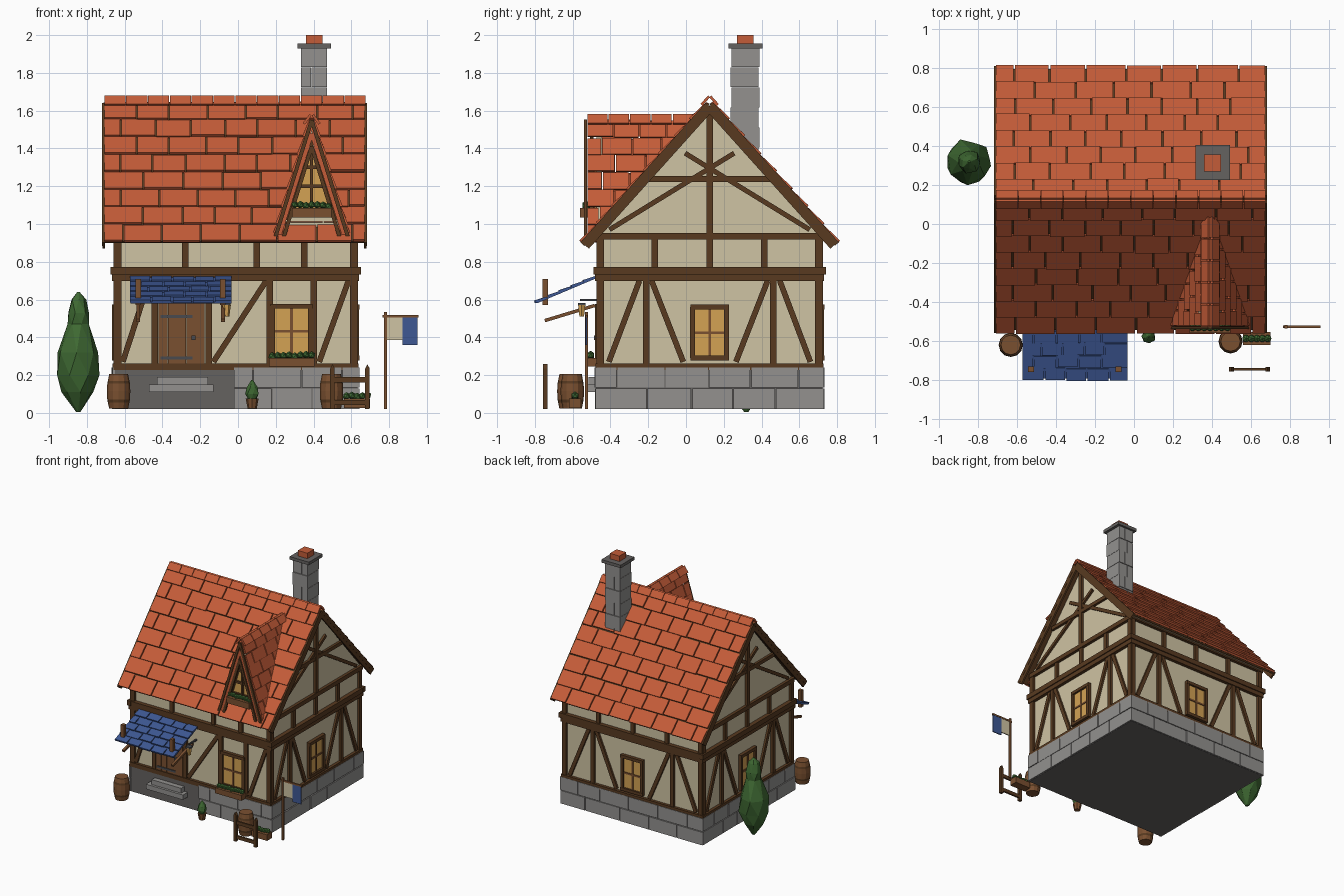
import bpy, bmesh, math, random
from mathutils import Vector as V, Matrix

if "Cube" in bpy.data.objects:
    bpy.data.objects.remove(bpy.data.objects["Cube"])

random.seed(4)

def lin(c):
    return c / 12.92 if c <= 0.04045 else ((c + 0.055) / 1.055) ** 2.4

MATS = {}
for name, rgb in {"clay tile": (196, 92, 56), "dark timber": (88, 58, 32), "warm wood": (122, 80, 48),
                  "plaster": (207, 195, 163), "blue tile": (62, 88, 148), "leaf": (62, 104, 50),
                  "stone": (147, 145, 143), "dark stone": (101, 98, 96), "lit glass": (212, 162, 84),
                  "iron": (72, 74, 78)}.items():
    MATS[name] = bpy.data.materials.new(name)
    MATS[name].diffuse_color = [lin(c / 255) for c in rgb] + [1]


class Part:
    """Collects boxes and beams of one colour into one object."""
    def __init__(self, name, mat):
        self.name, self.mat, self.bm = name, mat, bmesh.new()

    def beam(self, p0, p1, n, w, t):
        # bar from p0 to p1, w wide, standing t out along n
        p0, p1, n = V(p0), V(p1), V(n).normalized()
        d = (p1 - p0).normalized()
        s = n.cross(d)
        m = Matrix((d * (p1 - p0).length, s * w, n * t)).transposed().to_4x4()
        m.translation = (p0 + p1) / 2 + n * t / 2
        bmesh.ops.create_cube(self.bm, size=1, matrix=m)

    def box(self, x0, x1, y0, y1, z0, z1):
        ym = (y0 + y1) / 2
        self.beam((x0, ym, z0), (x1, ym, z0), (0, 0, 1), y1 - y0, z1 - z0)

    def prism(self, pts, off):
        a = [self.bm.verts.new(p) for p in pts]
        b = [self.bm.verts.new(V(p) + V(off)) for p in pts]
        self.bm.faces.new(a)
        self.bm.faces.new(b[::-1])
        for i in range(len(a)):
            j = (i + 1) % len(a)
            self.bm.faces.new((a[j], a[i], b[i], b[j]))

    def done(self):
        bmesh.ops.recalc_face_normals(self.bm, faces=self.bm.faces)
        me = bpy.data.meshes.new(self.name)
        self.bm.to_mesh(me)
        me.materials.append(MATS[self.mat])
        bpy.context.collection.objects.link(bpy.data.objects.new(self.name, me))


def lathe(name, prof, loc, mats, sides=10, jitter=0.0, twist=0.0):
    # prof: (radius, height, colour index of the band above)
    bm, rings = bmesh.new(), []
    for k, (r, z, _) in enumerate(prof):
        ring = []
        for i in range(sides):
            a = 2 * math.pi * i / sides + twist * k
            q = r * (1 + random.uniform(-jitter, jitter))
            ring.append(bm.verts.new((loc[0] + q * math.cos(a), loc[1] + q * math.sin(a), z)))
        rings.append(ring)
    for k in range(len(prof) - 1):
        for i in range(sides):
            j = (i + 1) % sides
            f = bm.faces.new((rings[k][i], rings[k][j], rings[k + 1][j], rings[k + 1][i]))
            f.material_index = prof[k][2]
    bm.faces.new(rings[0][::-1])
    bm.faces.new(rings[-1]).material_index = prof[-1][2]
    if jitter:
        bmesh.ops.triangulate(bm, faces=bm.faces)
    me = bpy.data.meshes.new(name)
    bm.to_mesh(me)
    for m in mats:
        me.materials.append(MATS[m])
    bpy.context.collection.objects.link(bpy.data.objects.new(name, me))


def tile_rows(part, top, along, down, n, length, rows, rh, tw, t=0.016, limit=None):
    top, along, down, n = V(top), V(along), V(down).normalized(), V(n).normalized()
    for r in range(rows):
        c = top + down * rh * (r + 0.5)
        end = limit(c.z) if limit else length
        x = 0
        nxt = tw * (0.5 if r % 2 else 1)
        while x < end - 0.01:
            e = min(x + nxt * random.uniform(0.88, 1.12), end)
            if end - e < tw * 0.25:
                e = end
            j = down * random.uniform(0, 0.008)
            part.beam(c + along * (x + 0.004) + j, c + along * (e - 0.004) + j, n - 0.08 * down, rh - 0.004, t)
            x, nxt = e, tw


X0, X1, Y0, Y1, YC = -0.64, 0.615, -0.455, 0.705, 0.125
FACES = {"front": (lambda u, z, d=0: V((u, Y0 - d, z)), V((0, -1, 0)), X0, X1),
         "back": (lambda u, z, d=0: V((u, Y1 + d, z)), V((0, 1, 0)), X0, X1),
         "right": (lambda u, z, d=0: V((X1 + d, u, z)), V((1, 0, 0)), Y0, Y1),
         "left": (lambda u, z, d=0: V((X0 - d, u, z)), V((-1, 0, 0)), Y0, Y1)}

# Plaster walls with both gables
walls = Part("plaster_walls", "plaster")
walls.box(X0, X1, Y0, Y1, 0.2, 0.93)
walls.prism([(X0, Y0 - 0.03, 0.93), (X0, Y1 + 0.03, 0.93), (X0, YC, 1.63)], (X1 - X0, 0, 0))
walls.done()

# Stone foundation
core = Part("foundation_core", "dark stone")
core.box(X0 - 0.018, X1 + 0.018, Y0 - 0.018, Y1 + 0.018, 0.02, 0.24)
core.done()
blocks = Part("foundation_blocks", "stone")
for key, (P, n, a, b) in FACES.items():
    a, b = (-0.025 if key == "front" else a - 0.026), b + 0.026
    for r in range(2):
        k = max(3, round((b - a) / 0.24))
        cuts = [a] + [a + (b - a) * (i + 0.5 * r + random.uniform(-0.15, 0.15)) / k
                      for i in range(1 - r, k)] + [b]
        for u, v in zip(cuts, cuts[1:]):
            zc = 0.075 + 0.113 * r
            blocks.beam(P(u + 0.003, zc, 0.01), P(v - 0.003, zc, 0.01), n, 0.107, random.uniform(0.015, 0.02))
blocks.done()

# Timber framing, windows
timber = Part("timber_frame", "dark timber")
glass = Part("window_panes", "lit glass")
bars = Part("window_bars", "warm wood")

def window(P, n, c, z0, z1, w):
    zc = (z0 + z1) / 2
    glass.beam(P(c, z0), P(c, z1), n, w, 0.012)
    for u in (c - w / 2, c + w / 2):
        timber.beam(P(u, z0), P(u, z1), n, 0.025, 0.026)
    for z in (z0, z1):
        timber.beam(P(c - w / 2 - 0.012, z), P(c + w / 2 + 0.012, z), n, 0.025, 0.028)
    bars.beam(P(c, z0), P(c, z1), n, 0.014, 0.018)
    bars.beam(P(c - w / 2, zc), P(c + w / 2, zc), n, 0.014, 0.018)

for key, (P, n, a, b) in FACES.items():
    c, h = (a + b) / 2, (b - a) / 2
    for z, w, e, t in ((0.245, 0.035, 0.02, 0.024), (0.717, 0.035, 0.025, 0.026),
                       (0.753, 0.04, 0.035, 0.034), (0.935, 0.035, 0.02, 0.024)):
        timber.beam(P(a - e, z), P(b + e, z), n, w, t)
    for u in (a + 0.004, b - 0.004):
        timber.beam(P(u, 0.24), P(u, 0.93), n, 0.036, 0.02)
    front = key == "front"
    for u in ((-0.28, 0.1, 0.35) if front else (c - h / 2, c, c + h / 2)):
        timber.beam(P(u, 0.76), P(u, 0.93), n, 0.034, 0.018)
    if front:
        posts = (-0.44, -0.155, 0.167, 0.4)
        braces = ((-0.61, 0.27, -0.47, 0.7), (-0.13, 0.27, 0.15, 0.7), (0.43, 0.27, 0.585, 0.7))
        window(P, n, 0.283, 0.3, 0.565, 0.2)
    else:
        posts = (c - 0.58 * h, c + 0.58 * h)
        braces = [q for s in (-1, 1) for q in ((c + s * 0.92 * h, 0.27, c + s * 0.64 * h, 0.7),
                                               (c + s * 0.24 * h, 0.27, c + s * 0.53 * h, 0.7))]
        window(P, n, c, 0.29, 0.56, 0.18)
    for u in posts:
        timber.beam(P(u, 0.25), P(u, 0.71), n, 0.034, 0.019)
    for u0, z0, u1, z1 in braces:
        timber.beam(P(u0, z0), P(u1, z1), n, 0.03, 0.016)
    if key in ("left", "right"):  # gable timbers
        timber.beam(P(c, 0.94), P(c, 1.61), n, 0.034, 0.022)
        timber.beam(P(c - 0.34, 1.238), P(c + 0.34, 1.238), n, 0.03, 0.02)
        for s in (-1, 1):
            timber.beam(P(c - s * 0.53, 0.97), P(c + s * 0.13, 1.375), n, 0.026, 0.017)
timber.done()

# Main roof: deck, barge boards, tiles, ridge
deck = Part("roof_deck", "dark timber")
barge = Part("barge_boards", "dark timber")
tiles = Part("roof_tiles", "clay tile")
RX0, RX1, APEX = -0.712, 0.675, V((0, YC, 1.635))
for s in (-1, 1):
    d = V((0, s * 0.66, -0.735))
    n = V((0, s * 0.735, 0.66))
    mid, xv = APEX + d / 2, V((1, 0, 0))
    deck.beam(mid + xv * RX0, mid + xv * RX1, n, d.length, 0.012)
    for x in (RX0 - 0.006, RX1 - 0.008):
        p = APEX + V((x + 0.007, 0, -0.012))
        barge.beam(p, p + d * 1.005, n, 0.016, 0.028)
        barge.beam(p - n.normalized() * 0.028, p + d - n.normalized() * 0.028, n, 0.014, 0.028)
    tile_rows(tiles, APEX + xv * RX0 + n * 0.01, xv, d, n, RX1 - RX0, 8, d.length / 8 + 0.001, 0.19)
x = RX0
while x < RX1 - 0.02:  # folded ridge tiles
    for s in (-1, 1):
        c = APEX + V((0, s * 0.018, 0.0135))
        tiles.beam(c + V((x + 0.004, 0, 0)), c + V((min(x + 0.116, RX1), 0, 0)), (0, s * 0.735, 0.66), 0.06, 0.014)
    x += 0.1156
deck.done()
barge.done()

# Dormer roof, running back into the main slope
DX, DZ, DF = 0.39, 1.55, -0.525
roof_y = lambda z: YC - (1.66 - z) * 0.9 + 0.03
dorm = Part("dormer_frame", "dark timber")
for s in (-1, 1):
    d = V((s * 0.2, 0, -0.645))
    n = V((s * 0.645, 0, 0.2)).normalized()
    top = V((DX, DF, DZ))
    tile_rows(tiles, top + n * 0.004, V((0, 1, 0)), d, n, 0, 7, d.length / 7, 0.15, 0.014,
              limit=lambda z: max(0.03, roof_y(z + 0.05) - DF))
    for off, w in ((0.0, 0.02), (0.044, 0.02)):
        p = top + V((0, 0, -off * 3.2))
        dorm.beam(p, V((DX + s * (0.2 - off * 0.1), DF, 0.905)) - V((s * off * 0.9, 0, 0)), (0, -1, 0), w, 0.014)
    # clay strip between the two boards
    tiles.beam(top + V((0, 0.002, -0.07)), V((DX + s * 0.178, DF + 0.002, 0.92)), (0, -1, 0), 0.022, 0.008)
    dorm.beam((DX + s * 0.125, -0.49, 1.02), (DX + s * 0.015, -0.49, 1.4), (0, -1, 0), 0.02, 0.02)
for k in range(5):
    y = DF + 0.113 * k
    for s in (-1, 1):
        tiles.beam((DX + s * 0.018, y + 0.003, DZ + 0.0), (DX + s * 0.018, y + 0.11, DZ + 0.0), (s * 0.8, 0, 0.6), 0.06, 0.014)
for z, hw in ((1.1, 0.12), (1.2, 0.09), (1.3, 0.06)):
    dorm.beam((DX - hw, -0.49, z), (DX + hw, -0.49, z), (0, -1, 0), 0.018, 0.016)
dorm.beam((DX, -0.49, 1.08), (DX, -0.49, 1.46), (0, -1, 0), 0.016, 0.018)
dorm.done()
tiles.done()
gable = Part("dormer_wall", "plaster")
gable.prism([(DX - 0.17, -0.475, 0.94), (DX + 0.17, -0.475, 0.94), (DX, -0.475, 1.5)], (0, 0.03, 0))
gable.done()
glass.prism([(DX - 0.1, -0.485, 1.08), (DX + 0.1, -0.485, 1.08), (DX, -0.485, 1.42)], (0, 0.009, 0))
glass.done()
bars.done()

# Flower boxes with leaves
boxes, leaves = Part("flower_boxes", "warm wood"), Part("flower_box_leaves", "leaf")
for x0, x1, y0, y1, z0, z1 in ((0.165, 0.405, -0.535, -0.475, 0.245, 0.29), (0.285, 0.495, -0.56, -0.5, 1.035, 1.085),
                               (0.56, 0.7, -0.62, -0.555, 0.025, 0.075)):
    boxes.box(x0, x1, y0, y1, z0, z1)
    k = round((x1 - x0) / 0.03)
    for i in range(k):
        m = Matrix.Translation((x0 + (i + 0.5) * (x1 - x0) / k, (y0 + y1) / 2, z1 + 0.008 + 0.01 * random.random()))
        bmesh.ops.create_icosphere(leaves.bm, subdivisions=1, radius=0.021, matrix=m)
boxes.done()
leaves.done()

# Chimney
shaft = Part("chimney_shaft", "stone")
for i in range(6):
    o = 0.004 * (i % 2)
    z = 1.3 + i * 0.106
    for a, b in (((0, 0.6), (0.6, 1)) if i % 2 else ((0, 0.4), (0.4, 1))):
        shaft.box(0.333 + 0.138 * a + 0.001, 0.333 + 0.138 * b - 0.001, 0.236 + o, 0.384 + o, z, z + 0.104)
shaft.done()
cap = Part("chimney_cap", "dark stone")
cap.box(0.315, 0.492, 0.225, 0.405, 1.93, 1.955)
cap.done()
pot = Part("chimney_pot", "clay tile")
pot.box(0.36, 0.447, 0.27, 0.357, 1.95, 2.0)
pot.done()

# Door and steps
door = Part("door_planks", "warm wood")
for i in range(5):
    door.box(-0.42 + i * 0.049, -0.373 + i * 0.049, -0.472, -0.45, 0.19, 0.585)
door.done()
iron = Part("iron_fittings", "iron")
for z in (0.29, 0.51):
    iron.box(-0.41, -0.24, -0.478, -0.47, z - 0.008, z + 0.008)
iron.box(-0.245, -0.225, -0.488, -0.47, 0.385, 0.41)
steps = Part("door_steps", "stone")
steps.box(-0.47, -0.13, -0.535, -0.46, 0.11, 0.15)
steps.box(-0.43, -0.16, -0.515, -0.46, 0.15, 0.19)
steps.done()

# Blue awning with its supports
awn, sup = Part("awning_tiles", "blue tile"), Part("awning_supports", "warm wood")
ad, an = V((0, -0.32, -0.135)), V((0, -0.135, 0.32))
tile_rows(awn, (-0.575, -0.475, 0.715), (1, 0, 0), ad, an, 0.545, 5, ad.length / 5, 0.11, 0.014)
awn.beam((-0.57, -0.635, 0.645), (-0.035, -0.635, 0.645), an, 0.335, 0.008)
awn.done()
for x in (-0.528, -0.08):
    sup.box(x - 0.015, x + 0.015, -0.76, -0.73, 0.57, 0.71)
    sup.beam((x, -0.745, 0.48), (x, -0.48, 0.56), (0, -0.3, 1), 0.02, 0.018)
sup.done()

# Lantern beside the door
iron.box(-0.066, -0.054, -0.56, -0.46, 0.592, 0.604)
iron.box(-0.08, -0.04, -0.572, -0.532, 0.57, 0.582)
iron.done()
lathe("lantern_glass", [(0.014, 0.51, 0), (0.022, 0.57, 0)], (-0.06, -0.552), ["lit glass"], 6)

# Barrels, potted plant, conifer
for i, (x, y) in enumerate(((-0.632, -0.62), (0.495, -0.602))):
    lathe(f"barrel_{i + 1}", [(0.05, 0.022, 0), (0.057, 0.055, 1), (0.06, 0.07, 0), (0.062, 0.115, 0),
                              (0.06, 0.155, 1), (0.057, 0.17, 0), (0.05, 0.205, 0)], (x, y), ["warm wood", "dark timber"], 12)
lathe("plant_pot", [(0.024, 0.022, 0), (0.034, 0.075, 0)], (0.075, -0.577), ["warm wood"], 8)
lathe("potted_plant", [(0.02, 0.07, 0), (0.037, 0.1, 0), (0.03, 0.135, 0), (0.004, 0.175, 0)], (0.075, -0.577),
      ["leaf"], 7, 0.1, 0.4)
lathe("conifer", [(0.012, 0.005, 0), (0.085, 0.11, 0), (0.112, 0.2, 0), (0.11, 0.32, 0), (0.06, 0.47, 0),
                  (0.058, 0.53, 0), (0.04, 0.6, 0), (0.006, 0.64, 0)], (-0.845, 0.32), ["leaf"], 7, 0.12, 0.35)

# Fence and sign post with two-colour flag
fence = Part("fence", "dark timber")
for x in (0.5, 0.685):
    fence.box(x - 0.012, x + 0.012, -0.757, -0.733, 0.02, 0.235)
    fence.prism([(x - 0.012, -0.757, 0.235), (x + 0.012, -0.757, 0.235), (x, -0.757, 0.258)], (0, 0.024, 0))
for z in (0.055, 0.175):
    fence.box(0.49, 0.695, -0.752, -0.738, z - 0.014, z + 0.014)
fence.done()
pole = Part("flag_pole", "warm wood")
pole.box(0.772, 0.788, -0.535, -0.519, 0.02, 0.535)
pole.box(0.765, 0.955, -0.533, -0.521, 0.505, 0.519)
pole.done()
for name, mat, x0, x1, z0 in (("flag_light", "plaster", 0.79, 0.87, 0.385), ("flag_blue", "blue tile", 0.87, 0.95, 0.36)):
    flag = Part(name, mat)
    flag.box(x0, x1, -0.531, -0.523, z0, 0.505)
    flag.done()

for m in bpy.data.materials:
    if m.users and not m.is_grease_pencil:
        m.use_nodes = True
        m.node_tree.nodes["Principled BSDF"].inputs["Base Color"].default_value = m.diffuse_color
